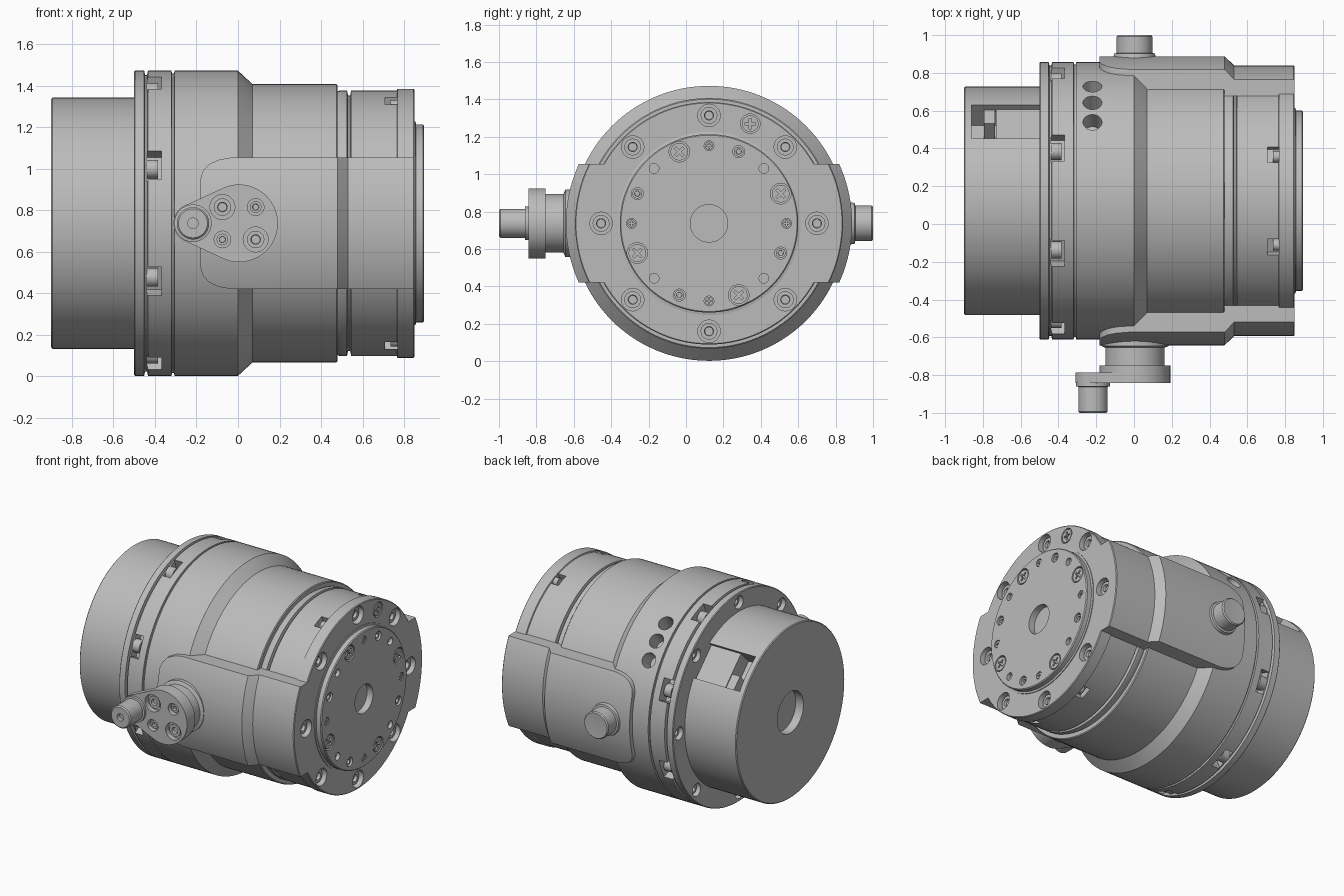
import bpy, bmesh
from math import radians, cos, sin, pi
from mathutils import Matrix, Vector

if "Cube" in bpy.data.objects:
    bpy.data.objects.remove(bpy.data.objects["Cube"])

grey = bpy.data.materials.new("machined_grey")
grey.use_nodes = True
grey.diffuse_color = (0.5, 0.5, 0.5, 1)
grey.node_tree.nodes["Principled BSDF"].inputs["Base Color"].default_value = (0.5, 0.5, 0.5, 1)

CY, CZ = 0.123, 0.737                      # main axis runs along x
AXIS = Matrix.Translation((0, CY, CZ))


def turn(deg, axis):
    return Matrix.Rotation(radians(deg), 4, axis)


def shift(x, y, z):
    return Matrix.Translation((x, y, z))


def polar(deg, r, x=0):
    """Place on the main axis, r out at the given angle."""
    return AXIS @ turn(deg, 'X') @ shift(x, r, 0)


def front(x, z):
    """Local x points to the front."""
    return shift(x, 0, z) @ turn(-90, 'Z')


def lathe(bm, profile, mat=Matrix(), steps=32, ring=False):
    """Revolve (along, radius) points around local x."""
    vs = [bm.verts.new((a, r, 0)) for a, r in profile]
    pairs = list(zip(vs, vs[1:]))
    if ring:
        pairs.append((vs[-1], vs[0]))
    edges = [bm.edges.new(p) for p in pairs]
    before = set(bm.verts) - set(vs)
    bmesh.ops.spin(bm, geom=vs + edges, cent=(0, 0, 0), axis=(1, 0, 0),
                   angle=2 * pi, steps=steps)
    new = [v for v in bm.verts if v not in before]
    bmesh.ops.remove_doubles(bm, verts=new, dist=1e-5)
    new = [v for v in bm.verts if v not in before]
    bmesh.ops.transform(bm, matrix=mat, verts=new)


def rod(bm, a, b, r, mat=Matrix(), steps=32, bevel=0.0):
    if bevel:
        pts = [(a, 0), (a, r - bevel), (a + bevel, r), (b - bevel, r), (b, r - bevel), (b, 0)]
    else:
        pts = [(a, 0), (a, r), (b, r), (b, 0)]
    lathe(bm, pts, mat, steps)


def socket(bm, top, r, mat):
    """Cap screw with a round socket."""
    lathe(bm, [(top - .05, 0), (top - .05, r), (top, r), (top, r * .55),
               (top - .02, r * .5), (top - .02, 0)], mat, 24)


def box(bm, size, mat):
    bmesh.ops.create_cube(bm, size=1, matrix=mat @ Matrix.Diagonal((*size, 1)))


def finish(name, bm):
    bmesh.ops.recalc_face_normals(bm, faces=bm.faces)
    mesh = bpy.data.meshes.new(name)
    bm.to_mesh(mesh)
    bm.free()
    mesh.materials.append(grey)
    ob = bpy.data.objects.new(name, mesh)
    bpy.context.collection.objects.link(ob)
    return ob


def smooth(ob):
    bpy.ops.object.select_all(action='DESELECT')
    ob.select_set(True)
    bpy.context.view_layer.objects.active = ob
    bpy.ops.object.shade_smooth_by_angle(angle=radians(30))


def carve(ob, bm, mode='DIFFERENCE'):
    cutter = finish("cutter", bm)
    cutter.hide_render = True
    mod = ob.modifiers.new("cut", 'BOOLEAN')
    mod.operation, mod.solver, mod.object = mode, 'EXACT', cutter
    bpy.context.view_layer.objects.active = ob
    bpy.ops.object.modifier_apply(modifier=mod.name)
    bpy.data.objects.remove(cutter)


EIGHT = [45 * k for k in range(8)]
SLOTS = [a + 22.5 for a in EIGHT]
PLATE_SLOTS = [67.5, 112.5, 247.5, 292.5]

# Housing: rear flange, clamp ring, taper, barrel and end plate
bm = bmesh.new()
lathe(bm, [(-.5, 0), (-.5, .73), (-.495, .735), (-.452, .735), (-.448, .715), (-.438, .715),
           (-.434, .735), (-.32, .735), (-.318, .722), (-.308, .722), (-.306, .735),
           (0, .735), (.07, .67), (.475, .67), (.48, .664), (.48, .635), (.49, .64),
           (.525, .64), (.53, .615), (.54, .615), (.545, .64), (.765, .64), (.768, .648),
           (.845, .648), (.85, .643), (.85, 0)], AXIS, 128)
housing = finish("housing", bm)
bm = bmesh.new()
for a in SLOTS:
    box(bm, (.07, .12, .15), polar(a, .71, -.404))
for a in PLATE_SLOTS:
    box(bm, (.06, .08, .09), polar(a, .64, .738))
for a in EIGHT:
    rod(bm, .80, .9, .06, polar(a, .577))
    rod(bm, -.55, -.46, .045, polar(a, .668))
rod(bm, .835, .9, .052, polar(67.5, .577))
for a in (34.5, 45, 55.5):
    rod(bm, .62, .8, .05, polar(90 - a, 0, -.22) @ turn(90, 'Z'))
carve(housing, bm)
smooth(housing)

# Side pads wrapping the housing front and back
bm = bmesh.new()
lathe(bm, [(-.3, .638), (-.3, .765), (.48, .765), (.53, .716), (.845, .716), (.85, .711),
           (.85, .638)], AXIS, 128, ring=True)
pads = finish("side_pads", bm)
bm = bmesh.new()
half = [(.9, .317), (-.03, .317), (-.09, .307), (-.14, .285), (-.17, .25), (-.182, .21)]
outline = half + [(x, -z) for x, z in reversed(half)]
face = bm.faces.new([bm.verts.new((x, -1.2, CZ + z)) for x, z in outline])
ext = bmesh.ops.extrude_face_region(bm, geom=[face])
bmesh.ops.translate(bm, vec=(0, 2.4, 0),
                    verts=[v for v in ext["geom"] if isinstance(v, bmesh.types.BMVert)])
carve(pads, bm, 'INTERSECT')
smooth(pads)

# Motor drum with bore and connector recess
bm = bmesh.new()
rod(bm, -.9, -.49, .605, AXIS, 128, .006)
motor = finish("motor_drum", bm)
bm = bmesh.new()
rod(bm, -1, -.84, .145, AXIS, 48)
box(bm, (.36, .14, .25), polar(45, .63, -.68))
carve(motor, bm)
bm = bmesh.new()
box(bm, (.13, .2, .25), polar(45, .54, -.795))
carve(motor, bm)
smooth(motor)
bm = bmesh.new()
box(bm, (.06, .12, .1), polar(45, .5, -.765) @ shift(0, 0, -.07))
finish("connector", bm)

# Output disc with bore and a circle of sixteen holes
bm = bmesh.new()
lathe(bm, [(.84, 0), (.84, .49), (.855, .49), (.858, .477), (.89, .477), (.896, .471),
           (.896, 0)], AXIS, 96)
disc = finish("output_disc", bm)
bm = bmesh.new()
rod(bm, .848, 1, .1, AXIS, 48)
hole_sizes = [.026, .055, .026, .032]
for k in range(16):
    rod(bm, .87, 1, hole_sizes[k % 4], polar(22.5 * k, .415), 24)
carve(disc, bm)
smooth(disc)

# Cross-head screws in the disc and the end plate
bm = bmesh.new()
spots = []
for k in range(16):
    if k % 4 < 2:
        r = (.022, .047)[k % 4]
        spots.append((polar(22.5 * k, .415), .893, r))
spots.append((polar(67.5, .577), .849, .044))
for m, top, r in spots:
    rod(bm, top - .03, top, r, m, 24)
screws = finish("cross_screws", bm)
for tilt in (0, 90):
    bm = bmesh.new()
    for m, top, r in spots:
        box(bm, (.03, r * 1.3, r * .28), m @ shift(top, 0, 0) @ turn(tilt + 22.5 * (r > .03), 'X'))
    carve(screws, bm)
smooth(screws)

# Cap screws and clamp bolts
bm = bmesh.new()
for a in EIGHT:
    socket(bm, .825, .045, polar(a, .577))
    socket(bm, -.025, .035, polar(a, .668, -.5) @ turn(180, 'Y'))
for a in SLOTS:
    rod(bm, -.44, -.385, .045, polar(a, .682), 24)
for a in PLATE_SLOTS:
    rod(bm, .735, .775, .03, polar(a, .61), 24)
for k in range(3, 16, 4):
    socket(bm, .885, .026, polar(22.5 * k, .415))
smooth(finish("cap_screws", bm))

# Front hub, crank arm and crank pin
bm = bmesh.new()
lathe(bm, [(.55, 0), (.55, .18), (.645, .18), (.655, .157), (.755, .157), (.755, 0)],
      front(.005, CZ), 64)
rod(bm, .75, .79, .187, front(.005, CZ), 64)
smooth(finish("front_hub", bm))

bm = bmesh.new()
for x, r in ((.005, .187), (-.217, .094)):
    for k in range(64):
        t = 2 * pi * k / 64
        for y in (-.785, -.842):
            bm.verts.new((x + r * cos(t), y, CZ + r * sin(t)))
bmesh.ops.convex_hull(bm, input=bm.verts)
bmesh.ops.dissolve_limit(bm, angle_limit=.01, verts=bm.verts, edges=bm.edges)
arm = finish("crank_arm", bm)
bolts = [(-.075, .078, .06), (.085, .078, .04), (-.075, -.078, .04), (.085, -.078, .06)]
bm = bmesh.new()
for x, z, r in bolts:
    rod(bm, .805, .9, r, front(x, CZ + z))
carve(arm, bm)
smooth(arm)
bm = bmesh.new()
for x, z, r in bolts:
    socket(bm, .825, r * .7, front(x, CZ + z))
smooth(finish("crank_screws", bm))

bm = bmesh.new()
lathe(bm, [(.79, 0), (.79, .09), (.86, .09), (.862, .078), (.992, .078), (1, .07),
           (1, .025), (.97, .025), (.97, 0)], front(-.217, CZ), 48)
smooth(finish("crank_pin", bm))

# Back pin
bm = bmesh.new()
lathe(bm, [(-.95, 0), (-.995, 0), (-1, .088), (-.992, .095), (-.905, .095), (-.902, .108),
           (-.87, .115), (-.8, .115), (-.8, 0)][1:], front(.003, CZ), 48)
smooth(finish("back_pin", bm))
